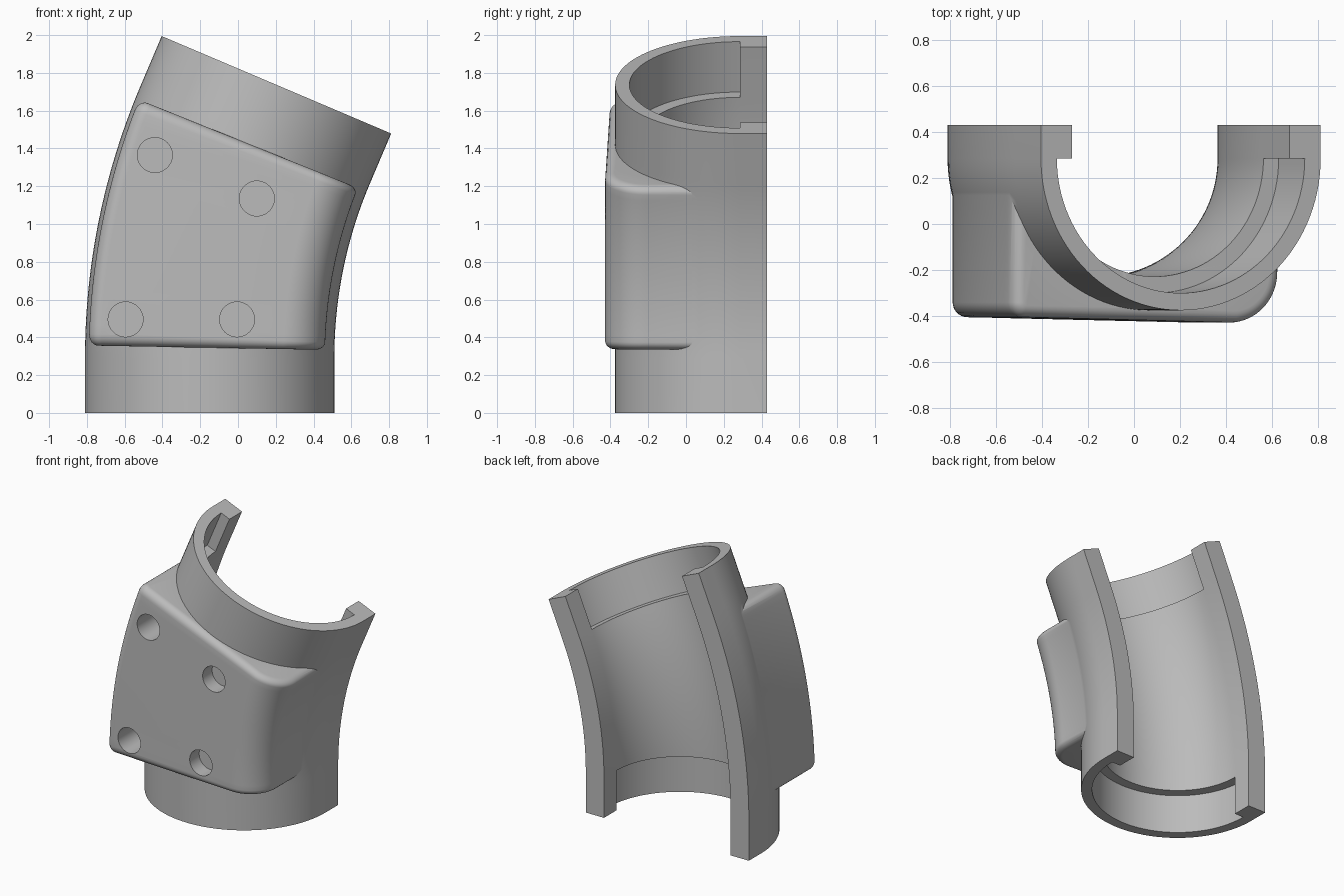
import bpy
import bmesh
from math import sin, cos, pi, radians, sqrt

if "Cube" in bpy.data.objects:
    bpy.data.objects.remove(bpy.data.objects["Cube"], do_unlink=True)

# Main dimensions
BEND = radians(23)
STRAIGHT = 0.29          # straight length at each end, also the socket depth
BEND_R = 3.02            # centreline bend radius
START_X = -0.15          # centreline x at the bottom
AXIS_Y = 0.285
BACK_Y = 0.43
OUTER, INNER, SOCKET = 0.66, 0.513, 0.585
LENGTH = 2 * STRAIGHT + BEND_R * BEND


def place(s, u, y):
    """Point at distance s along the bent centreline, u across, y in depth."""
    a = min(max((s - STRAIGHT) / BEND_R, 0), BEND)
    x = START_X + BEND_R * (1 - cos(a))
    z = STRAIGHT + BEND_R * sin(a)
    rest = min(s - STRAIGHT, 0) + max(s - LENGTH + STRAIGHT, 0)
    return (x + rest * sin(a) + u * cos(a), y, z + rest * cos(a) - u * sin(a))


def sweep(name, stations):
    """Solid through a list of (distance, profile) stations."""
    bm = bmesh.new()
    rings = [[bm.verts.new(place(s, u, y)) for u, y in prof] for s, prof in stations]
    n = len(rings[0])
    for a, b in zip(rings, rings[1:]):
        for i in range(n):
            j = (i + 1) % n
            bm.faces.new((a[i], a[j], b[j], b[i]))
    bm.faces.new(rings[0])
    bm.faces.new(rings[-1])
    bmesh.ops.recalc_face_normals(bm, faces=bm.faces[:])
    mesh = bpy.data.meshes.new(name)
    bm.to_mesh(mesh)
    bm.free()
    obj = bpy.data.objects.new(name, mesh)
    bpy.context.collection.objects.link(obj)
    return obj


def arc(cx, cy, r, a0, a1, n):
    return [(cx + r * cos(a0 + (a1 - a0) * i / n), cy + r * sin(a0 + (a1 - a0) * i / n))
            for i in range(n + 1)]


def u_profile(r, back):
    pts = arc(0, AXIS_Y, r, pi, 2 * pi, 56)
    return pts if back <= AXIS_Y else [(-r, back)] + pts + [(r, back)]


def spread(s0, s1, n):
    return [s0 + (s1 - s0) * i / n for i in range(n + 1)]


def along_pipe(overrun):
    return [-overrun] + spread(STRAIGHT, LENGTH - STRAIGHT, 28) + [LENGTH + overrun]


def pad_profile(d):
    """Pad section, inset by d; tight left corner and broad right corner."""
    left, right = -0.64 + d, 0.61 - d
    rl, rr = 0.065 - d, 0.22 - d
    yl, yr = -0.405 + d, -0.428 + d
    return ([(left, 0.2)] + arc(left + rl, yl + rl, rl, pi, 1.5 * pi, 8)
            + arc(right - rr, yr + rr, rr, 1.5 * pi, 2 * pi, 16) + [(right, 0.2)])


def combine(target, other, operation):
    mod = target.modifiers.new("combine", 'BOOLEAN')
    mod.object = other
    mod.operation = operation
    mod.solver = 'EXACT'
    bpy.context.view_layer.objects.active = target
    bpy.ops.object.modifier_apply(modifier=mod.name)
    bpy.data.objects.remove(other, do_unlink=True)


# Outer half pipe
pipe = sweep("half_pipe_elbow", [(s, u_profile(OUTER, BACK_Y)) for s in along_pipe(0)])

# Mounting pad following the bend, with rounded ends
PAD0, PAD1, FILLET = 0.345, LENGTH - 0.345, 0.05
ends = [(FILLET * (1 - cos(t)), FILLET * (1 - sin(t))) for t in spread(0, pi / 2, 6)]
stations = [(PAD0 + ds, pad_profile(d)) for ds, d in ends]
stations += [(s, pad_profile(0)) for s in spread(PAD0 + FILLET, PAD1 - FILLET, 24)[1:-1]]
stations += [(PAD1 - ds, pad_profile(d)) for ds, d in reversed(ends)]
combine(pipe, sweep("mounting_pad", stations), 'UNION')

# Bore and end sockets
bore = sweep("bore_cutter", [(s, u_profile(INNER, BACK_Y + 0.1)) for s in along_pipe(0.1)])
combine(pipe, bore, 'DIFFERENCE')
for s0, s1 in ((-0.1, STRAIGHT), (LENGTH - STRAIGHT, LENGTH + 0.1)):
    cutter = sweep("socket_cutter", [(s, u_profile(SOCKET, AXIS_Y)) for s in (s0, s1)])
    combine(pipe, cutter, 'DIFFERENCE')

# Blind screw holes: x, z, floor depth
for x, z, floor in ((-0.44, 1.365, -0.14), (0.1, 1.135, -0.31),
                    (-0.595, 0.495, -0.14), (-0.005, 0.495, -0.31)):
    depth = floor + 0.6
    bpy.ops.mesh.primitive_cylinder_add(vertices=40, radius=0.0925, depth=depth,
                                        location=(x, floor - depth / 2, z),
                                        rotation=(pi / 2, 0, 0))
    combine(pipe, bpy.context.object, 'DIFFERENCE')

# Plain grey material
grey = bpy.data.materials.new("plain_grey")
grey.use_nodes = True
colour = (0.5, 0.5, 0.5, 1)
grey.diffuse_color = colour
grey.node_tree.nodes["Principled BSDF"].inputs["Base Color"].default_value = colour
pipe.data.materials.clear()
pipe.data.materials.append(grey)
for poly in pipe.data.polygons:
    poly.material_index = 0

bpy.ops.object.select_all(action='DESELECT')
pipe.select_set(True)
bpy.context.view_layer.objects.active = pipe
bpy.ops.object.shade_smooth_by_angle(angle=radians(25))
